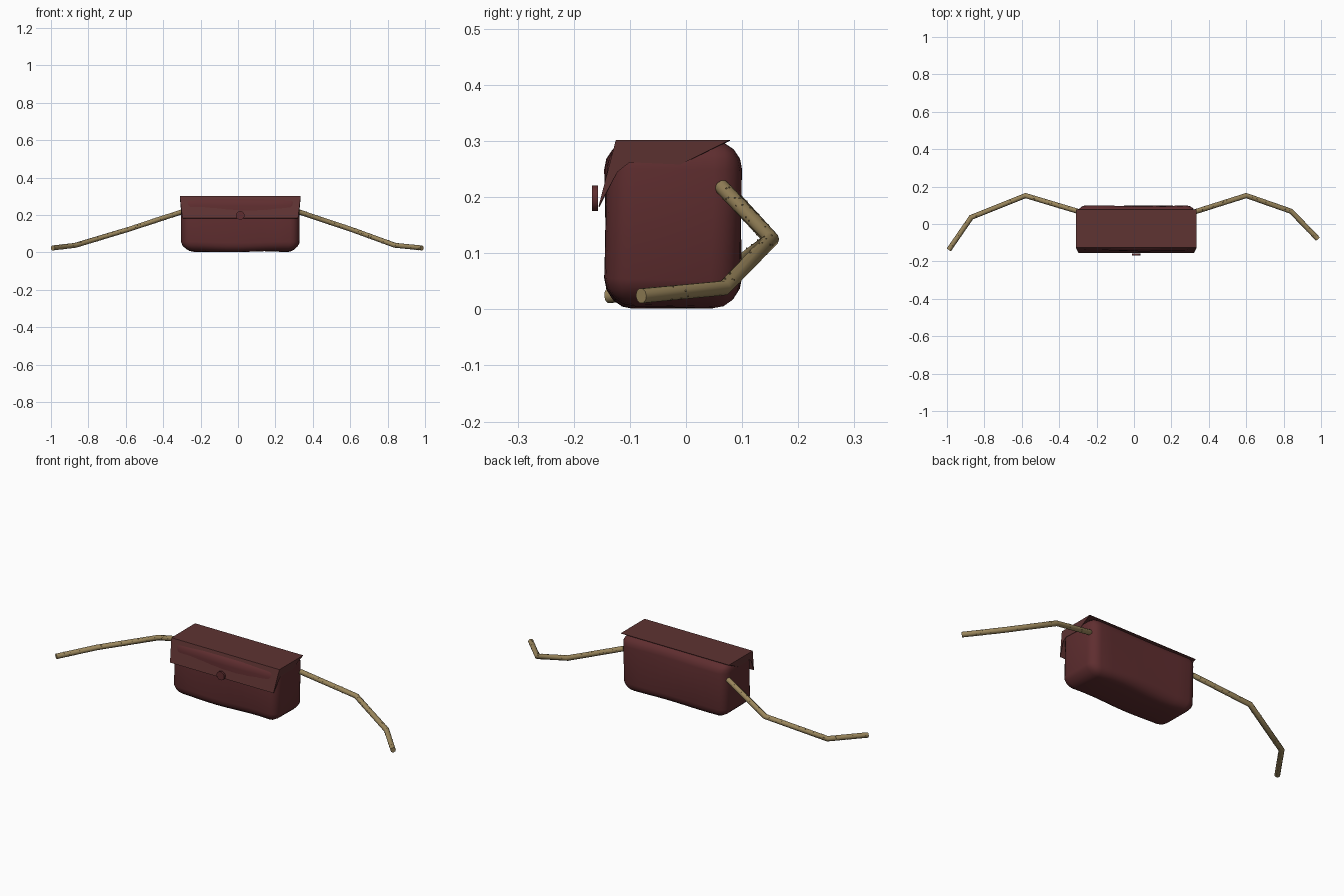
import bpy, bmesh, math, random
from mathutils import Vector

random.seed(4)
cube = bpy.data.objects.get("Cube")
if cube:
    bpy.data.objects.remove(cube, do_unlink=True)

CX = 0.012  # bag centre along x


def material(name, rgb):
    m = bpy.data.materials.new(name)
    m.use_nodes = True
    m.diffuse_color = (*rgb, 1)
    m.node_tree.nodes["Principled BSDF"].inputs["Base Color"].default_value = (*rgb, 1)
    return m


LEATHER = material("dark red leather", (0.115, 0.027, 0.029))
FLAP = material("brown red leather", (0.112, 0.033, 0.032))
ROPE = material("tan rope", (0.32, 0.235, 0.105))


def finish(bm, name, mat, smooth=None):
    bmesh.ops.recalc_face_normals(bm, faces=bm.faces)
    mesh = bpy.data.meshes.new(name)
    bm.to_mesh(mesh)
    bm.free()
    mesh.materials.append(mat)
    ob = bpy.data.objects.new(name, mesh)
    bpy.context.collection.objects.link(ob)
    if smooth:
        bpy.ops.object.select_all(action='DESELECT')
        ob.select_set(True)
        bpy.context.view_layer.objects.active = ob
        bpy.ops.object.shade_smooth_by_angle(angle=math.radians(smooth))
    return ob


# Pouch: soft rounded box with gently uneven leather
bm = bmesh.new()
bmesh.ops.create_cube(bm, size=1)
for v in bm.verts:
    v.co = Vector((CX + v.co.x * 0.634, -0.023 + v.co.y * 0.24, 0.152 + v.co.z * 0.296))
bmesh.ops.bevel(bm, geom=bm.edges[:], offset=0.05, segments=4, profile=0.5, affect='EDGES')
long_edges = [e for e in bm.edges if abs(e.verts[0].co.x - e.verts[1].co.x) > 0.3]
bmesh.ops.subdivide_edges(bm, edges=long_edges, cuts=7, use_grid_fill=True)
for v in bm.verts:
    x = v.co.x - CX
    v.co.z += 0.003 * math.sin(13 * x + 9 * v.co.y) * (1 if v.co.z < 0.2 else 0.4)
    v.co.y += 0.003 * math.sin(11 * x + 17 * v.co.z)
    # squarer upper corners, tucked in at the bottom
    if v.co.z < 0.05:
        v.co.x -= x * 0.06 * (0.05 - v.co.z) / 0.05
    elif v.co.z > 0.25:
        v.co.x += x * 0.03 * (v.co.z - 0.25) / 0.05
finish(bm, "pouch", LEATHER, 60)

# Flap: top panel, sloping front panel and a short gusset at each end
bm = bmesh.new()


def quad_row(pts):
    return [bm.verts.new(p) for p in pts]


TOP, LOW = 0.323, 0.309
rows = [(0.078, 0.302, TOP), (-0.125, 0.302, TOP), (-0.156, 0.183, LOW)]
strips = [quad_row([(CX - w, y, z), (CX + w, y, z)]) for y, z, w in rows]
for a, b in zip(strips, strips[1:]):
    bm.faces.new((a[0], a[1], b[1], b[0]))
for i, side in enumerate((-1, 1)):
    lower = quad_row([(CX + side * 0.319, y, z) for y, z in
                      ((-0.122, 0.245), (-0.10, 0.262), (-0.01, 0.258))])
    bm.faces.new([strips[0][i], strips[1][i], strips[2][i]] + lower)
flap = finish(bm, "flap", FLAP)
solid = flap.modifiers.new("thickness", 'SOLIDIFY')
solid.thickness = 0.002

# Button on the front of the flap
bm = bmesh.new()
bmesh.ops.create_cone(bm, cap_ends=True, segments=16, radius1=0.023, radius2=0.023, depth=0.011)
for v in bm.verts:
    v.co = Vector((CX + v.co.x, -0.162 + v.co.z, 0.198 + v.co.y))
finish(bm, "button", LEATHER, 40)

# Rope straps: angular tubes with small stray fibre knots
R = 0.0135
PATHS = {
    "left_strap": [(0.325, 0.065, 0.217), (0.60, 0.152, 0.125), (0.84, 0.068, 0.038), (0.983, -0.08, 0.024)],
    "right_strap": [(-0.30, 0.068, 0.217), (-0.58, 0.152, 0.125), (-0.87, 0.036, 0.038), (-0.99, -0.138, 0.024)],
}
for name, path in PATHS.items():
    pts = [Vector(p) for p in path]
    dirs = [(b - a).normalized() for a, b in zip(pts, pts[1:])]
    bm = bmesh.new()
    rings = []
    for i, p in enumerate(pts):
        d0, d1 = dirs[max(i - 1, 0)], dirs[min(i, len(dirs) - 1)]
        t = (d0 + d1).normalized()
        u = t.cross(Vector((0, 0, 1))).normalized()
        w = u.cross(t)
        stretch = 1 / max(t.dot(d1), 0.5)
        angles = [math.tau * k / 10 for k in range(10)]
        rings.append([bm.verts.new(p + R * (u * math.cos(a) * stretch + w * math.sin(a)))
                      for a in angles])
    for a, b in zip(rings, rings[1:]):
        for k in range(10):
            n = (k + 1) % 10
            bm.faces.new((a[k], a[n], b[n], b[k]))
    bm.faces.new(rings[0])
    bm.faces.new(rings[-1])
    for a, b, d in zip(pts, pts[1:], dirs):
        u = d.cross(Vector((0, 0, 1))).normalized()
        w = u.cross(d)
        for _ in range(int((b - a).length * 130)):
            ang = random.uniform(0, math.tau)
            spot = a.lerp(b, random.uniform(0.04, 0.96)) + R * 0.97 * (u * math.cos(ang) + w * math.sin(ang))
            knot = bmesh.ops.create_icosphere(bm, subdivisions=1, radius=0.0018)["verts"]
            bmesh.ops.translate(bm, verts=knot, vec=spot)
    finish(bm, name, ROPE, 40)
